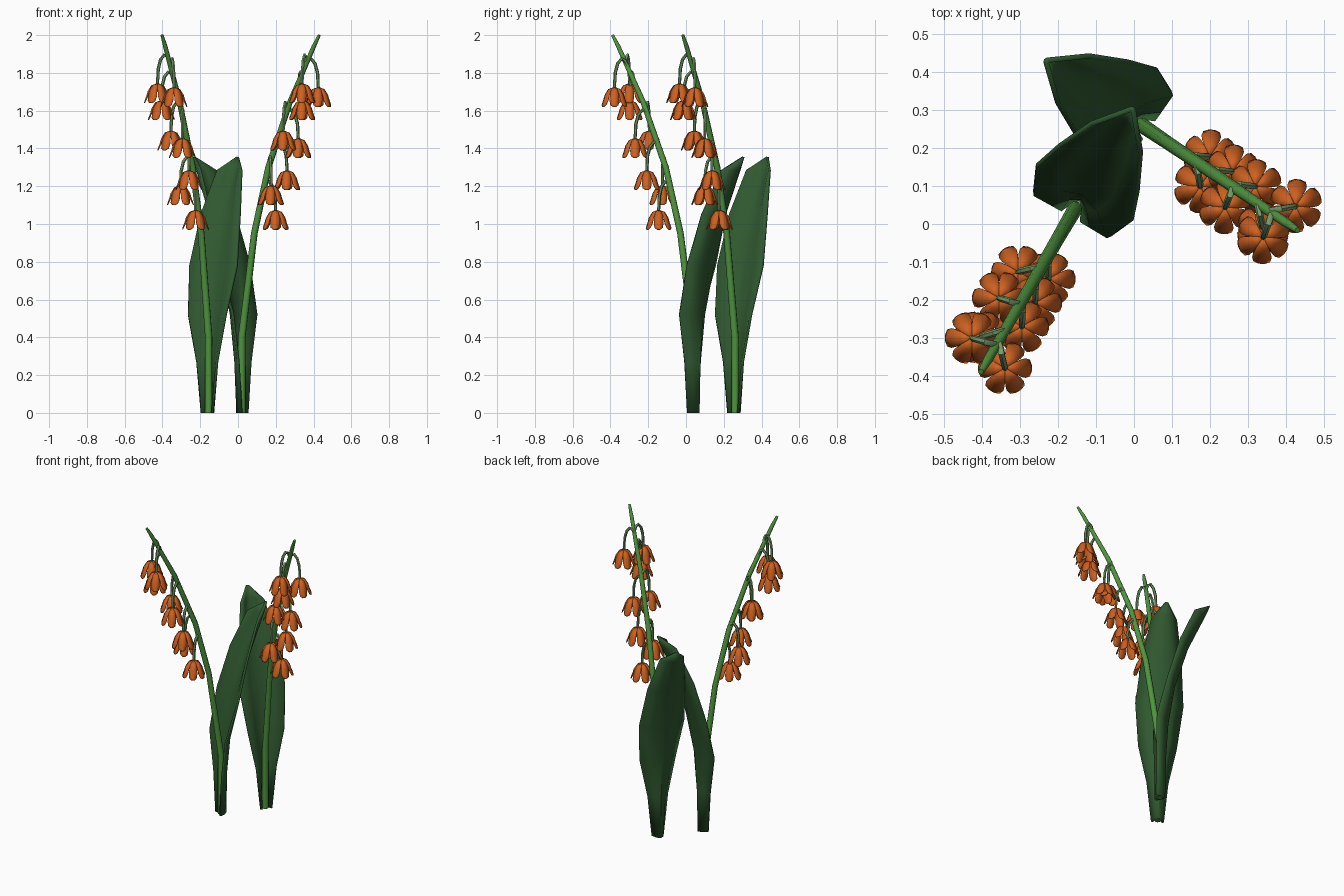
import bpy, math
from mathutils import Vector

if "Cube" in bpy.data.objects:
    bpy.data.objects.remove(bpy.data.objects["Cube"])


def material(name, col):
    m = bpy.data.materials.new(name)
    m.diffuse_color = (*col, 1)
    m.use_nodes = True
    m.node_tree.nodes["Principled BSDF"].inputs["Base Color"].default_value = m.diffuse_color
    return m


LEAF = material("leaf_green", (0.03, 0.10, 0.03))
STEM = material("stem_green", (0.08, 0.30, 0.05))
STALK = material("stalk_green", (0.18, 0.34, 0.14))
BELL = material("bell_orange", (0.62, 0.12, 0.015))


def make(name, verts, faces, mat, thick=0.0, smooth=40):
    me = bpy.data.meshes.new(name)
    me.from_pydata(verts, [], faces)
    me.materials.append(mat)
    ob = bpy.data.objects.new(name, me)
    bpy.context.collection.objects.link(ob)
    if thick:
        mod = ob.modifiers.new("thickness", "SOLIDIFY")
        mod.thickness = thick
        mod.offset = 0
    bpy.ops.object.select_all(action="DESELECT")
    bpy.context.view_layer.objects.active = ob
    ob.select_set(True)
    bpy.ops.object.shade_smooth_by_angle(angle=math.radians(smooth))
    return ob


def grid_faces(rows, cols, start=0):
    return [(start + r * cols + c, start + r * cols + c + 1,
             start + (r + 1) * cols + c + 1, start + (r + 1) * cols + c)
            for r in range(rows - 1) for c in range(cols - 1)]


def tube(name, pts, radii, sides, mat):
    pts = [Vector(p) for p in pts]
    verts, faces = [], []
    n = len(pts)
    ref = (pts[1] - pts[0]).orthogonal().normalized()
    for i, p in enumerate(pts):
        t = (pts[min(i + 1, n - 1)] - pts[max(i - 1, 0)]).normalized()
        ref = (ref - t * ref.dot(t)).normalized()
        side = t.cross(ref)
        for k in range(sides):
            a = 2 * math.pi * k / sides
            verts.append(p + (ref * math.cos(a) + side * math.sin(a)) * radii[i])
    for i in range(n - 1):
        for k in range(sides):
            j = (k + 1) % sides
            faces.append((i * sides + k, i * sides + j,
                          (i + 1) * sides + j, (i + 1) * sides + k))
    faces.append(tuple(reversed(range(sides))))
    faces.append(tuple(range((n - 1) * sides, n * sides)))
    return make(name, verts, faces, mat, smooth=50)


# Local plant frame: stem leans along +x, leaf leans along -x
STEM_PATH = [(0, 0), (0.0, 0.4), (0.08, 0.95), (0.17, 1.3),
             (0.31, 1.65), (0.46, 1.94), (0.495, 2.0)]
# Leaf rows: height, edge lean, half width, midrib lean
LEAF_ROWS = [(0, -0.02, 0.034, 0.03), (0.27, -0.02, 0.062, 0.035),
             (0.52, -0.02, 0.115, 0.05), (0.78, 0.045, 0.145, 0.09),
             (1.05, 0.12, 0.12, 0.17), (1.285, 0.215, 0.075, 0.275),
             (1.355, 0.3, 0.004, 0.303)]
# Bell centres: along, sideways, height
BELLS = [(0.43, -0.065, 1.69), (0.455, 0.05, 1.67), (0.418, -0.048, 1.6),
         (0.303, -0.056, 1.44), (0.338, 0.034, 1.40), (0.267, 0.033, 1.23),
         (0.218, -0.047, 1.15), (0.195, 0.032, 1.02)]
# Petal rows: radius, height, half angle in degrees
PETAL = [(0.006, 0.052, 30), (0.032, 0.042, 30), (0.05, 0.012, 28),
         (0.058, -0.016, 26), (0.067, -0.04, 19), (0.069, -0.05, 7)]


def stem_at(z):
    for (s0, z0), (s1, z1) in zip(STEM_PATH, STEM_PATH[1:]):
        if z <= z1:
            return s0 + (s1 - s0) * (z - z0) / (z1 - z0)
    return STEM_PATH[-1][0]


def bell(name, c, mat):
    verts, faces = [], []
    for p in range(6):
        start = len(verts)
        mid = math.radians(60 * p)
        for r, z, half in PETAL:
            for k in (-1, 0, 1):
                a = mid + k * math.radians(half)
                verts.append((c[0] + r * math.cos(a), c[1] + r * math.sin(a), c[2] + z))
        faces += grid_faces(len(PETAL), 3, start)
    return make(name, verts, faces, mat, thick=0.004)


def plant(prefix, base, angle):
    parts = []
    # Stem
    parts.append(tube(prefix + "_stem", [(s, 0, z) for s, z in STEM_PATH],
                      [0.02, 0.02, 0.018, 0.017, 0.015, 0.012, 0.008], 8, STEM))
    # Cupped leaf
    verts = []
    for z, edge, w, mid in LEAF_ROWS:
        soft = mid - (mid - edge) * 0.3
        verts += [(-edge, -w, z), (-soft, -w * 0.5, z), (-mid, 0, z),
                  (-soft, w * 0.5, z), (-edge, w, z)]
    parts.append(make(prefix + "_leaf", verts, grid_faces(len(LEAF_ROWS), 5),
                      LEAF, thick=0.014))
    # Hanging bells with arched stalks
    for i, (a, b, z) in enumerate(BELLS):
        parts.append(bell(f"{prefix}_bell_{i + 1}", (a, b, z), BELL))
        top = z + 0.05
        za = top + 0.11
        root = Vector((stem_at(za), 0, za))
        tip = Vector((a, b, top))
        path = [root]
        for t, h in ((0.2, 0.145), (0.45, 0.155), (0.75, 0.13), (0.94, 0.08), (1, 0)):
            q = root.lerp(tip, t)
            path.append((q.x, q.y, top + h))
        parts.append(tube(f"{prefix}_stalk_{i + 1}", path,
                          [0.009] * 5 + [0.008], 6, STALK))
    for ob in parts:
        ob.location = (*base, 0)
        ob.rotation_euler = (0, 0, math.radians(angle))


plant("left_plant", (-0.155, 0.04), -120)
plant("right_plant", (0.02, 0.26), -34)
